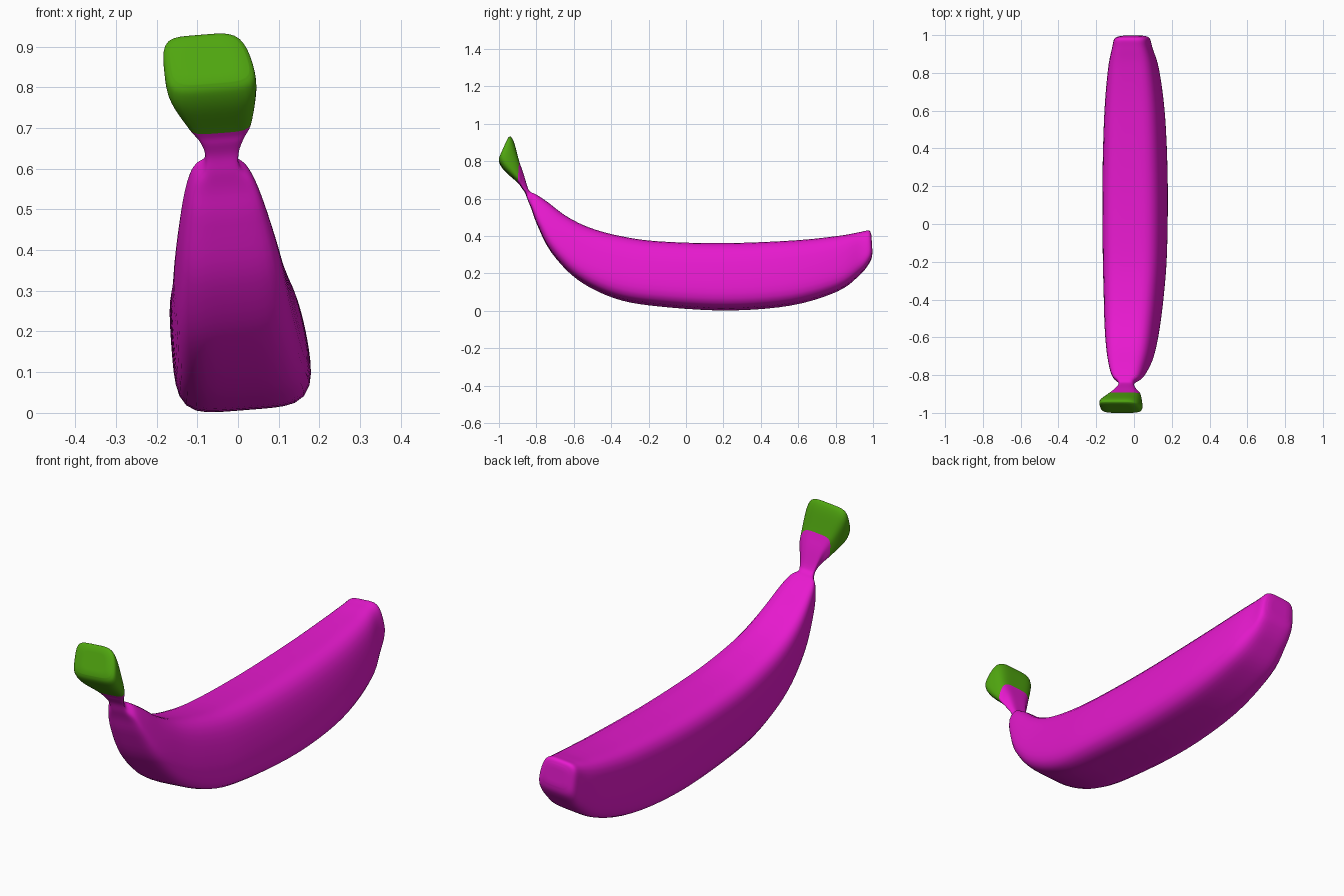
import bpy, bmesh, math
from mathutils import Vector

if "Cube" in bpy.data.objects:
    bpy.data.objects.remove(bpy.data.objects["Cube"])

# Rings along the fruit: inner edge y,z  outer edge y,z  left x, right x
RINGS = [
    (0.991, 0.405, 0.997, 0.31, -0.075, 0.055),
    (0.978, 0.428, 0.985, 0.265, -0.105, 0.085),
    (0.93, 0.42, 0.93, 0.195, -0.118, 0.102),
    (0.82, 0.40, 0.81, 0.107, -0.14, 0.138),
    (0.58, 0.375, 0.56, 0.032, -0.16, 0.17),
    (0.20, 0.36, 0.22, 0.006, -0.17, 0.184),
    (-0.15, 0.37, -0.15, 0.028, -0.168, 0.18),
    (-0.36, 0.40, -0.38, 0.07, -0.163, 0.163),
    (-0.52, 0.445, -0.58, 0.17, -0.158, 0.138),
    (-0.64, 0.505, -0.72, 0.315, -0.148, 0.108),
    (-0.74, 0.58, -0.795, 0.46, -0.132, 0.07),
    (-0.80, 0.62, -0.826, 0.545, -0.113, 0.04),
    (-0.829, 0.634, -0.845, 0.59, -0.086, 0.006),
    (-0.845, 0.655, -0.86, 0.63, -0.083, 0.003),
    (-0.868, 0.73, -0.88, 0.66, -0.102, 0.017),
    (-0.892, 0.80, -0.90, 0.687, -0.132, 0.036),
    (-0.918, 0.895, -0.965, 0.745, -0.178, 0.048),
    (-0.936, 0.929, -0.995, 0.785, -0.184, 0.045),
    (-0.95, 0.925, -1.0, 0.81, -0.168, 0.03),
]
SPLIT = 15      # ring where the stem tip begins
STEPS = 5       # smooth steps between rings
SIDES = 48
POWER = 5       # squareness of the cross-section


def spline(i, t):
    """Smooth interpolation between ring i and ring i + 1."""
    n = len(RINGS) - 1
    p = [RINGS[min(max(i + k, 0), n)] for k in (-1, 0, 1, 2)]
    return [b + 0.5 * t * (c - a + t * (2*a - 5*b + 4*c - d + t * (3*(b - c) + d - a)))
            for a, b, c, d in zip(*p)]


def section(ring, shrink=1.0):
    """Rounded, slightly skewed rectangle."""
    ty, tz, by, bz, xl, xr = ring
    w = xr - xl
    pts = []
    for k in range(SIDES):
        a = 2 * math.pi * k / SIDES
        c, s = math.cos(a), math.sin(a)
        r = shrink / (abs(c)**POWER + abs(s)**POWER)**(1 / POWER)
        u, v = (r*c + 1) / 2, (r*s + 1) / 2
        left = xl + 0.07 * w * (1 - v)**2
        right = xr - 0.20 * w * v**2
        x = left + (right - left) * u
        z = bz + (tz - bz) * v + 0.08 * (x - (xl + xr) / 2)
        pts.append(Vector((x, by + (ty - by) * v, max(z, 0))))
    return pts


def loft(name, sections, color):
    bm = bmesh.new()
    loops = [[bm.verts.new(p) for p in s] for s in sections]
    for a, b in zip(loops, loops[1:]):
        for k in range(SIDES):
            j = (k + 1) % SIDES
            bm.faces.new((a[k], a[j], b[j], b[k]))
    # Close only the free end; the other end meets the neighbouring part
    bm.faces.new(loops[0] if name == "peel" else loops[-1])
    bmesh.ops.recalc_face_normals(bm, faces=bm.faces)
    mesh = bpy.data.meshes.new(name)
    bm.to_mesh(mesh)
    bm.free()
    obj = bpy.data.objects.new(name, mesh)
    bpy.context.collection.objects.link(obj)
    mat = bpy.data.materials.new(name + "_colour")
    mat.diffuse_color = color
    mat.use_nodes = True
    mat.node_tree.nodes["Principled BSDF"].inputs["Base Color"].default_value = mat.diffuse_color
    mesh.materials.append(mat)
    bpy.ops.object.select_all(action='DESELECT')
    obj.select_set(True)
    bpy.context.view_layer.objects.active = obj
    bpy.ops.object.shade_smooth_by_angle(angle=math.radians(50))
    return obj


dense = [section(spline(i, s / STEPS)) for i in range(len(RINGS) - 1) for s in range(STEPS)]
dense.append(section(RINGS[-1]))
cut = SPLIT * STEPS

# Curved peel with its narrow neck
loft("peel", [section(RINGS[0], 0.6)] + dense[:cut + 1], (0.80, 0.01, 0.62, 1))
# Green stem tip
loft("stem_tip", dense[cut:] + [section(RINGS[-1], 0.6)], (0.08, 0.38, 0.005, 1))
